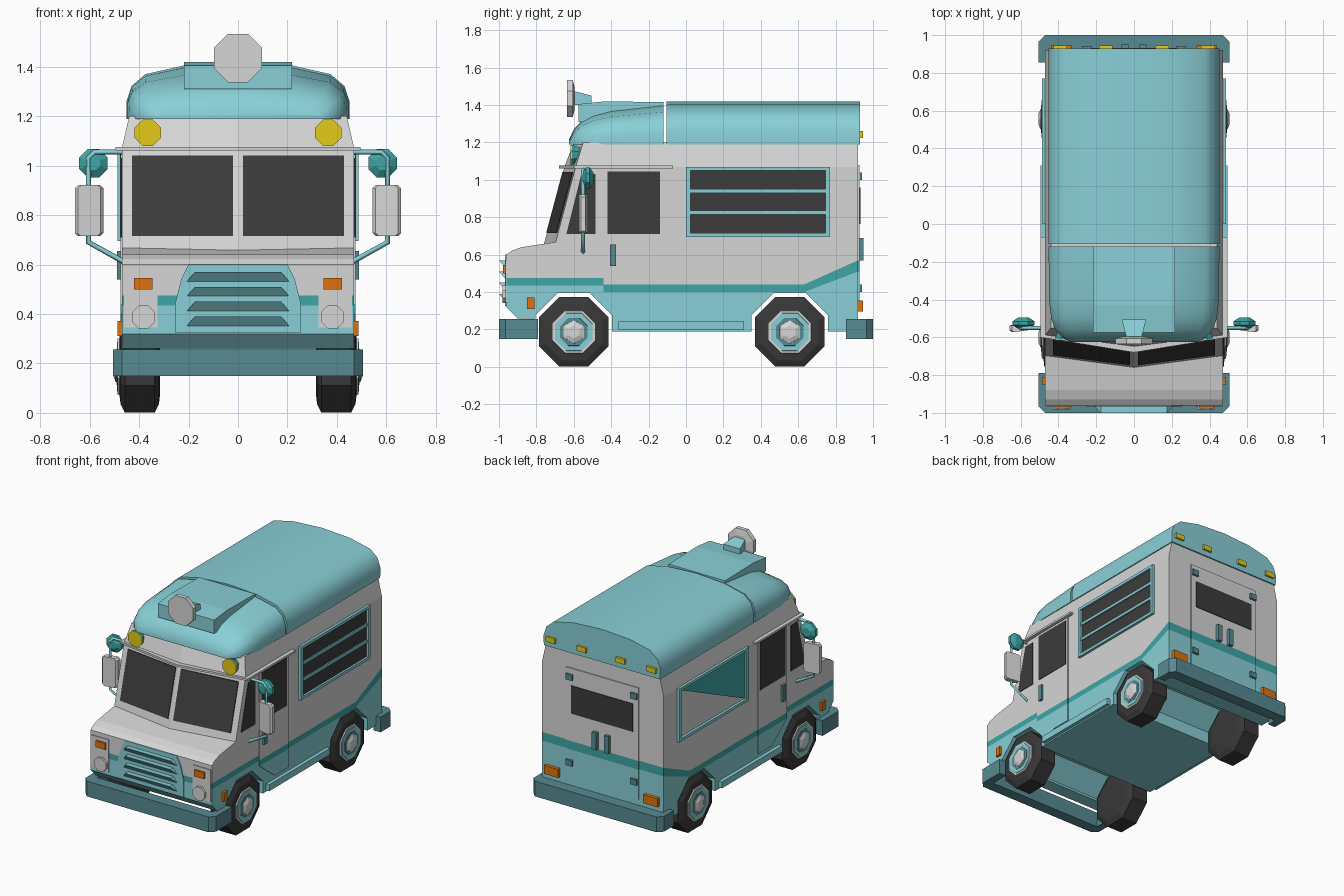
import bpy, bmesh, math
from mathutils import Vector

if "Cube" in bpy.data.objects:
    bpy.data.objects.remove(bpy.data.objects["Cube"])

def material(name, rgb):
    m = bpy.data.materials.new(name)
    m.diffuse_color = (*rgb, 1)
    m.use_nodes = True
    m.node_tree.nodes["Principled BSDF"].inputs["Base Color"].default_value = m.diffuse_color
    return m

AQUA = material("aqua paint", (.25, .63, .68))
TEAL = material("teal stripe", (.05, .38, .38))
STEEL = material("dark teal bumper", (.095, .255, .29))
WHITE = material("off white", (.67, .67, .67))
GLASS = material("dark glass", (.045, .045, .045))
TYRE = material("tyre rubber", (.04, .04, .04))
YELLOW = material("yellow lamp", (.78, .6, .01))
ORANGE = material("orange lamp", (.72, .17, .005))

def loft(name, rings, mat, smooth=0):
    """Closed skin through rings of equal point count, capped at both ends."""
    bm = bmesh.new()
    vs = [[bm.verts.new(p) for p in r] for r in rings]
    n = len(vs[0])
    for a, b in zip(vs, vs[1:]):
        for i in range(n):
            bm.faces.new((a[i], a[(i + 1) % n], b[(i + 1) % n], b[i]))
    bm.faces.new(vs[0])
    bm.faces.new(vs[-1])
    bmesh.ops.recalc_face_normals(bm, faces=bm.faces)
    me = bpy.data.meshes.new(name)
    bm.to_mesh(me)
    bm.free()
    me.materials.append(mat)
    ob = bpy.data.objects.new(name, me)
    bpy.context.collection.objects.link(ob)
    if smooth:
        bpy.ops.object.select_all(action='DESELECT')
        ob.select_set(True)
        bpy.context.view_layer.objects.active = ob
        bpy.ops.object.shade_smooth_by_angle(angle=math.radians(smooth))
    return ob

def side(name, yz, x0, x1, mat):      # profile pushed along x
    return loft(name, [[(x, y, z) for y, z in yz] for x in (x0, x1)], mat)

def front(name, xz, y0, y1, mat):     # profile pushed along y
    return loft(name, [[(x, y, z) for x, z in xz] for y in (y0, y1)], mat)

def plan(name, xy, z0, z1, mat):      # profile pushed along z
    return loft(name, [[(x, y, z) for x, y in xy] for z in (z0, z1)], mat)

def rect(a0, a1, b0, b1):
    return [(a0, b0), (a1, b0), (a1, b1), (a0, b1)]

def box(name, x, y, z, mat):
    return plan(name, rect(*x, *y), *z, mat)

def ngon(cx, cz, r, n=8):
    return [(cx + r * math.cos(math.tau * (i + .5) / n),
             cz + r * math.sin(math.tau * (i + .5) / n)) for i in range(n)]

def tube(name, pts, r, mat):
    cu = bpy.data.curves.new(name, 'CURVE')
    cu.dimensions = '3D'
    cu.bevel_depth, cu.bevel_resolution, cu.use_fill_caps = r, 0, True
    sp = cu.splines.new('POLY')
    sp.points.add(len(pts) - 1)
    for p, q in zip(sp.points, pts):
        p.co = (*q, 1)
    cu.materials.append(mat)
    bpy.context.collection.objects.link(bpy.data.objects.new(name, cu))

# Body: lower tub with wheel arches, stripe, hood level
W = .47
side("lower_body", [(-.96, .435), (-.96, .32), (-.9, .26), (-.805, .26), (-.805, .275),
     (-.685, .395), (-.515, .395), (-.395, .275), (-.395, .19), (.35, .19), (.35, .275),
     (.47, .395), (.64, .395), (.76, .275), (.76, .19), (.92, .19), (.92, .51),
     (.63, .40), (-.44, .40), (-.44, .435)], -W, W, AQUA)
side("body_stripe", [(-.96, .435), (-.44, .435), (-.44, .40), (.63, .40), (.92, .51),
     (.92, .57), (.63, .44), (-.436, .44), (-.436, .475), (-.96, .475)], -W, W, TEAL)
side("hood_body", [(-.96, .475), (-.96, .60), (-.93, .622), (-.88, .64), (-.70, .667), (.92, .667),
     (.92, .57), (.63, .44), (-.436, .44), (-.436, .475)], -W, W, WHITE)

# Upper body with pointed windscreen front
def cab_ring(z, w, yf, yc):
    return [(-w, .92, z), (-w, yf, z), (0, yc, z), (w, yf, z), (w, .92, z)]
loft("upper_body", [cab_ring(.655, W, -.70, -.76), cab_ring(1.07, W, -.59, -.65),
                    cab_ring(1.2, .44, -.55, -.60)], WHITE)
plan("roof_gutter", [(-.495, -.07), (-.495, -.60), (0, -.68), (.495, -.60), (.495, -.07)],
     1.062, 1.076, WHITE)

# Roof: rear shell, sloping front cap, scoop and horn
HALF = [(.45, 0), (.452, .07), (.43, .135), (.375, .182), (.22, .217), (0, .23)]
def roof_ring(y, sx, h):
    pts = HALF + [(-x, z) for x, z in HALF[-2::-1]]
    return [(x * sx, y, 1.188 + z * h) for x, z in pts]
loft("rear_roof", [roof_ring(-.105, 1, 1), roof_ring(.93, 1, 1)], AQUA, 40)
loft("front_roof", [roof_ring(y, sx, h) for y, sx, h in
     ((-.12, 1, .96), (-.40, .995, .82), (-.5, .97, .70), (-.56, .92, .55),
      (-.60, .84, .36), (-.625, .75, .12))], AQUA, 40)
side("roof_scoop", [(-.575, 1.31), (-.575, 1.405), (-.43, 1.42), (-.12, 1.415), (-.12, 1.31)],
     -.218, .218, AQUA)
loft("horn_body", [[(x, -.60, z) for x, z in rect(-.04, .04, 1.40, 1.475)],
                   [(x, -.505, z) for x, z in rect(-.065, .065, 1.40, 1.45)]], AQUA)
loft("horn_disc", [[(x, y, z) for x, z in ngon(0, 1.435, r)]
     for y, r in ((-.595, .06), (-.605, .106), (-.635, .106))], WHITE)

# Bumpers
for name, s, yin in (("front_bumper", -1, .79), ("rear_bumper", 1, .855)):
    half = [(.45, yin), (.505, yin), (.505, .965), (.47, 1.0)]
    half = [(.45, .92)] + half
    plan(name, [(x, s * y) for x, y in half] + [(-x, s * y) for x, y in half[::-1]],
         .15, .257, STEEL)

# Grille and louvres
front("grille_panel", [(-.2, .6), (-.23, .54), (-.255, .44), (-.255, .325), (.255, .325),
      (.255, .44), (.23, .54), (.2, .6)], -.967, -.95, AQUA)
for i in range(4):
    t = .57 - i * .06
    loft(f"grille_louvre_{i}", [[(x, -.96, t - .046), (x * .82, -1.0, t), (x * .82, -.96, t)]
         for x in (-.213, .213)], AQUA)

def windscreen(x, z, off):
    return (x, -.76 + .11 * (z - .655) / .415 + .06 * abs(x) / W - off, z)

OCT = ngon(0, 0, 1)
for s, tag in ((1, "right"), (-1, "left")):
    def bx(name, x, y, z, mat):
        return box(f"{tag}_{name}", (s * x[0], s * x[1]), y, z, mat)
    def sd(name, yz, x0, x1, mat):
        return side(f"{tag}_{name}", yz, s * x0, s * x1, mat)

    # Windscreen and cab side glass
    loft(f"{tag}_windscreen", [[windscreen(s * x, z, o) for x, z in rect(.02, .428, .715, 1.042)]
         for o in (-.003, .006)], GLASS)
    sd("quarter_window", [(-.64, .71), (-.485, .71), (-.485, 1.03), (-.56, 1.03)], .46, .474, GLASS)
    # Cab door
    sd("door_panel", rect(-.44, -.12, .44, 1.06), .46, .475, WHITE)
    sd("door_stripe", rect(-.44, -.12, .40, .44), .46, .475, TEAL)
    sd("door_bottom", [(-.44, .40), (-.27, .27), (-.12, .27), (-.12, .40)], .46, .475, AQUA)
    sd("door_window", rect(-.42, -.14, .71, 1.045), .47, .478, GLASS)
    bx("door_handle", (.47, .49), (-.405, -.375), (.54, .655), STEEL)
    bx("running_board", (.46, .495), (-.36, .31), (.2, .245), AQUA)

    # Serving window frame
    for i, (y, z) in enumerate((((0, .77), (.695, .715)), ((0, .77), (1.05, 1.07)),
                                ((0, .025), (.715, 1.05)), ((.745, .77), (.715, 1.05)))):
        bx(f"serving_frame_{i}", (.46, .488), y, z, AQUA)
    if s > 0:
        sd("serving_glass", rect(.025, .745, .715, 1.05), .46, .474, GLASS)
        for z in (.815, .93):
            bx("serving_bar", (.46, .483), (.025, .745), (z, z + .02), AQUA)
    else:
        sd("serving_shutter", [(.025, .715), (.745, 1.05), (.025, 1.05)], .46, .476, TEAL)

    # Wheels: tyre, rim, hub
    for y, end in ((-.60, "front"), (.555, "rear")):
        def wheel(part, prof, mat, shape=OCT):
            loft(f"{end}_{tag}_{part}", [[(s * x, y + r * a, .187 + r * b) for a, b in shape]
                 for x, r in prof], mat)
        wheel("tyre", ((.315, .12), (.32, .165), (.337, .2015), (.458, .2015), (.475, .165), (.48, .12)), TYRE)
        wheel("wheel_ring", ((.47, .127), (.487, .122)), WHITE)
        wheel("rim", ((.47, .116), (.49, .108)), AQUA)
        wheel("rim_inset", ((.47, .085), (.492, .08)), STEEL)
        wheel("hub", ((.47, .066), (.495, .062), (.505, .035)), WHITE, ngon(0, 0, 1, 6))

    # Front lamps
    front(f"{tag}_headlight_panel", rect(s * .325, s * .462, .345, .57), -.966, -.95, WHITE)
    front(f"{tag}_headlight", ngon(s * .382, .388, .05), -.982, -.95, WHITE)
    front(f"{tag}_indicator", rect(s * .345, s * .42, .5, .545), -.978, -.95, ORANGE)
    bx("side_marker", (.46, .487), (-.85, -.81), (.31, .372), ORANGE)
    loft(f"{tag}_roof_lamp_body", [[(x, y, z) for x, z in ngon(s * .365, 1.133, r)]
         for y, r in ((-.54, .035), (-.61, .057))], TEAL)
    front(f"{tag}_roof_lamp", ngon(s * .365, 1.133, .057), -.618, -.61, YELLOW)

    # Mirror, arm and spot lamp
    tube(f"{tag}_mirror_arm", [(s * .46, -.55, 1.055), (s * .58, -.55, 1.055), (s * .605, -.55, 1.03),
         (s * .605, -.55, .69), (s * .46, -.55, .61)], .011, AQUA)
    loft(f"{tag}_mirror", [[(s * (.602 + sx * (w - c * k)), y - .12 * sx * w, .818 + sz * (.103 - c * (1 - k)))
         for sx, sz, k in ((1, 1, 0), (1, 1, 1), (-1, 1, 1), (-1, 1, 0), (-1, -1, 0), (-1, -1, 1), (1, -1, 1), (1, -1, 0))
         for c in (.012,)] for y, w in ((-.567, .045), (-.555, .057), (-.53, .057))], WHITE).select_set(False)
    loft(f"{tag}_spot_lamp", [[(x, y, z) for x, z in ngon(s * .585, 1.01, r)]
         for y, r in ((-.555, .03), (-.535, .062), (-.515, .062), (-.495, .03))], TEAL)

    # Rear lamps and door fittings
    front(f"{tag}_tail_lamp", rect(s * .33, s * .44, .295, .355), .91, .945, ORANGE)
    for x in (.15, .39):
        front(f"{tag}_rear_marker", rect(s * x - s * .035, s * x + s * .035, 1.225, 1.26), .92, .945, YELLOW)
    bx("rear_handle", (.03, .065), (.92, .95), (.57, .69), STEEL)
    for z in (.40, 1.0):
        bx("rear_hinge", (.225, .275), (.92, .942), (z, z + .04), STEEL)

# Rear door: white, stripe and lower panels, with window
for name, z0, z1, m in (("upper", .57, 1.08, WHITE), ("stripe", .51, .57, TEAL), ("lower", .3, .51, AQUA)):
    front(f"rear_door_{name}", rect(-.28, .28, z0, z1), .91, .927, m)
front("rear_window", rect(-.24, .24, .765, .96), .92, .932, GLASS)
